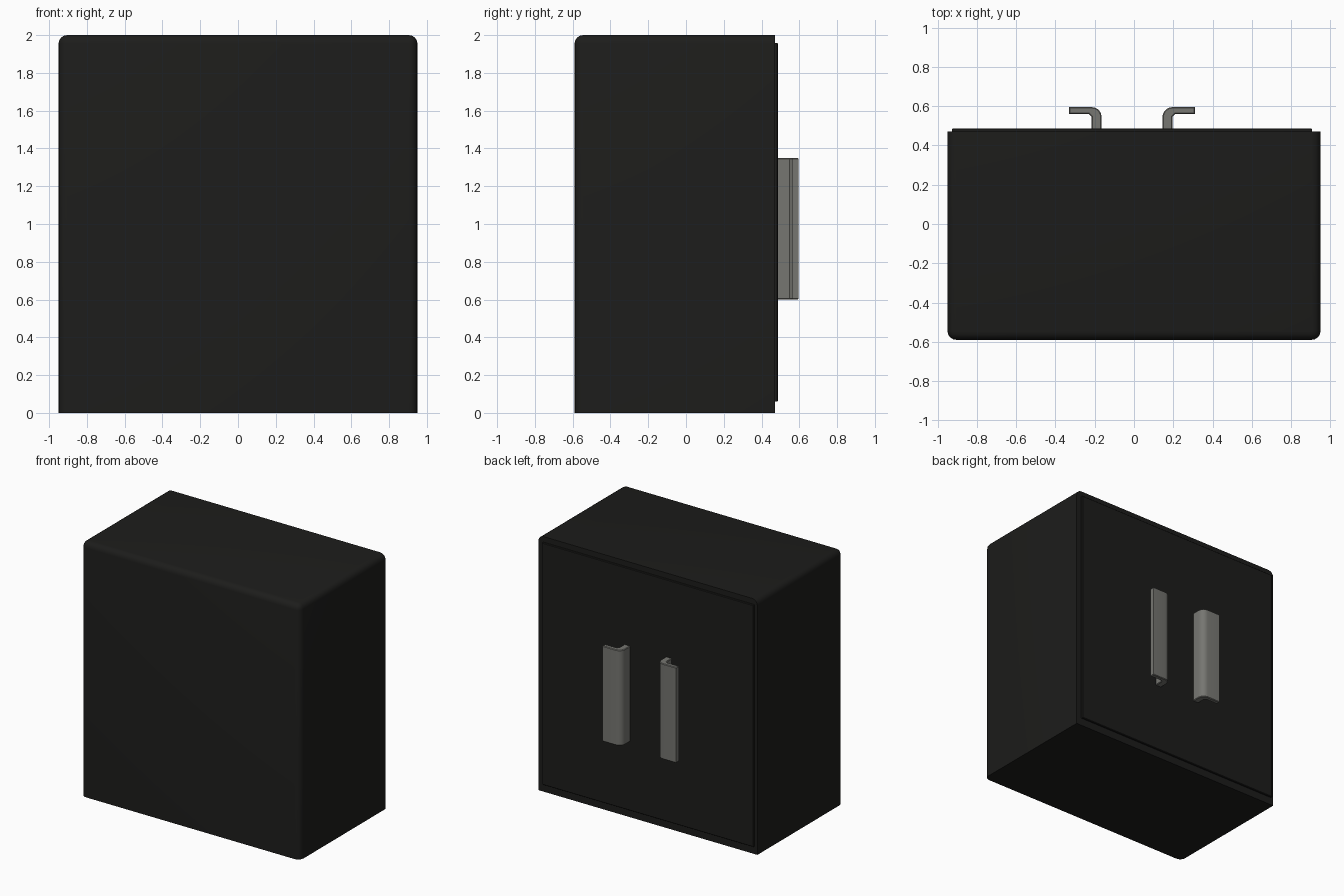
import bpy, bmesh, math

if "Cube" in bpy.data.objects:
    bpy.data.objects.remove(bpy.data.objects["Cube"])

CX = -0.01  # centre of door and handles


def material(name, rgb):
    m = bpy.data.materials.new(name)
    m.diffuse_color = (*rgb, 1)
    m.use_nodes = True
    m.node_tree.nodes["Principled BSDF"].inputs["Base Color"].default_value = m.diffuse_color
    return m


def finish(name, bm, mat):
    bmesh.ops.recalc_face_normals(bm, faces=bm.faces[:])
    me = bpy.data.meshes.new(name)
    bm.to_mesh(me)
    bm.free()
    ob = bpy.data.objects.new(name, me)
    bpy.context.collection.objects.link(ob)
    me.materials.append(mat)
    bpy.ops.object.select_all(action='DESELECT')
    ob.select_set(True)
    bpy.context.view_layer.objects.active = ob
    bpy.ops.object.shade_smooth_by_angle(angle=math.radians(35))
    return ob


def box(lo, hi):
    bm = bmesh.new()
    bmesh.ops.create_cube(bm, size=1)
    for v in bm.verts:
        v.co = [(a + b) / 2 + c * (b - a) for a, b, c in zip(lo, hi, v.co)]
    return bm


def bevel(bm, edges, width, segments):
    bmesh.ops.bevel(bm, geom=edges, offset=width, segments=segments,
                    profile=0.5, affect='EDGES')


dark = material("dark_paint", (0.012, 0.012, 0.011))
metal = material("grey_metal", (0.18, 0.18, 0.165))

# Cabinet body: rounded everywhere except around the base and the door side
Y0, Y1, H = -0.59, 0.472, 2.0
bm = box((-0.95, Y0, 0), (0.95, Y1, H))
round_edges = [e for e in bm.edges
               if not all(v.co.z < 0.01 for v in e.verts)
               and not all(v.co.y > Y1 - 0.01 for v in e.verts)]
bevel(bm, round_edges, 0.045, 4)
finish("cabinet_body", bm, dark)

# Door panel standing slightly proud of the body
bm = box((CX - 0.917, Y1 - 0.02, 0.06), (CX + 0.917, 0.487, 1.957))
bevel(bm, [e for e in bm.edges if all(v.co.y > 0.48 for v in e.verts)], 0.004, 1)
finish("door_panel", bm, dark)


# L-shaped pull handles with a rounded outer bend
def handle(name, s):
    inner, web, tip = 0.155, 0.207, 0.32
    base, under, top, r = 0.48, 0.56, 0.595, 0.05
    pts = [(inner, base)]
    for i in range(6):
        a = math.pi - i * math.pi / 10
        pts.append((inner + r + r * math.cos(a), top - r + r * math.sin(a)))
    pts += [(tip, top), (tip, under), (web + 0.012, under),
            (web, under - 0.012), (web, base)]
    bm = bmesh.new()
    face = bm.faces.new([bm.verts.new((CX + s * x, y, 0.6)) for x, y in pts])
    out = bmesh.ops.extrude_face_region(bm, geom=[face])
    for v in out["geom"]:
        if isinstance(v, bmesh.types.BMVert):
            v.co.z = 1.35
    bmesh.ops.recalc_face_normals(bm, faces=bm.faces[:])
    rims = [e for e in bm.edges
            if abs(e.verts[0].co.z - e.verts[1].co.z) < 1e-4]
    bevel(bm, rims, 0.005, 1)
    finish(name, bm, metal)


for name, side in (("handle_left", -1), ("handle_right", 1)):
    handle(name, side)
